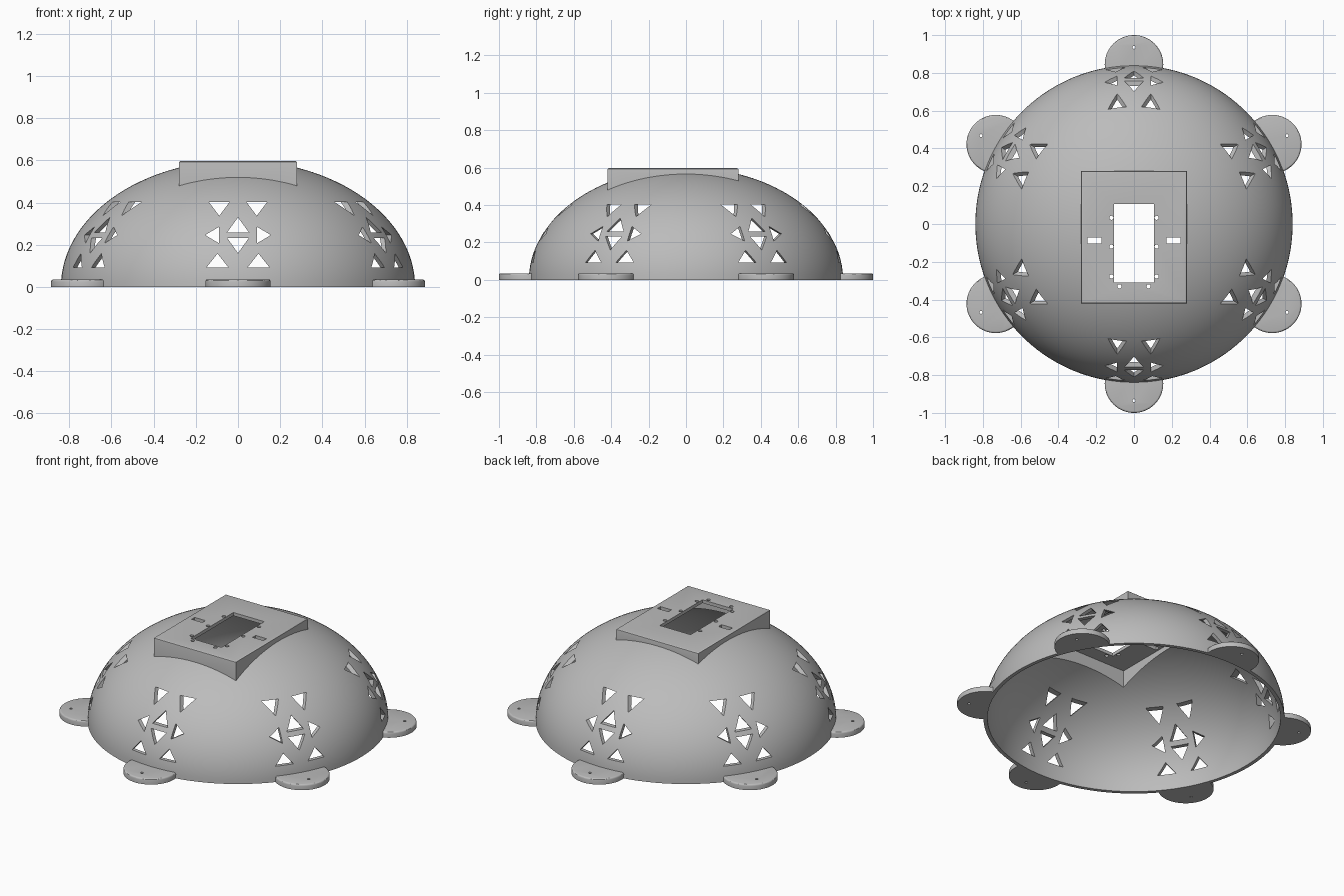
import bpy, bmesh, math
from mathutils import Matrix, Vector

if "Cube" in bpy.data.objects:
    bpy.data.objects.remove(bpy.data.objects["Cube"], do_unlink=True)

RADIUS, HEIGHT, WALL = 0.84, 0.6, 0.022
BOX_X, BOX_FRONT, BOX_BACK, BOX_TOP = 0.28, -0.42, 0.28, 0.597
PLATE_UNDER = 0.577

grey = bpy.data.materials.new("light_grey")
grey.use_nodes = True
grey.diffuse_color = (0.5, 0.5, 0.5, 1)
grey.node_tree.nodes["Principled BSDF"].inputs["Base Color"].default_value = (0.5, 0.5, 0.5, 1)


def finish(bm, name):
    bmesh.ops.recalc_face_normals(bm, faces=bm.faces)
    mesh = bpy.data.meshes.new(name)
    bm.to_mesh(mesh)
    bm.free()
    mesh.materials.append(grey)
    obj = bpy.data.objects.new(name, mesh)
    bpy.context.collection.objects.link(obj)
    return obj


def activate(obj):
    bpy.ops.object.select_all(action="DESELECT")
    obj.select_set(True)
    bpy.context.view_layer.objects.active = obj


def add_box(bm, x0, x1, y0, y1, z0, z1):
    m = Matrix.Translation(((x0 + x1) / 2, (y0 + y1) / 2, (z0 + z1) / 2))
    m = m @ Matrix.Diagonal((x1 - x0, y1 - y0, z1 - z0, 1))
    return bmesh.ops.create_cube(bm, size=1, matrix=m)["verts"]


def add_cylinder(bm, x, y, z0, z1, radius, sides):
    m = Matrix.Translation((x, y, (z0 + z1) / 2))
    bmesh.ops.create_cone(bm, cap_ends=True, segments=sides, radius1=radius,
                          radius2=radius, depth=z1 - z0, matrix=m)


def cut(obj, *cutters):
    activate(obj)
    for cutter in cutters:
        mod = obj.modifiers.new("cut", "BOOLEAN")
        mod.operation, mod.solver, mod.object = "DIFFERENCE", "EXACT", cutter
        bpy.ops.object.modifier_apply(modifier=mod.name)


def smooth(obj):
    activate(obj)
    bpy.ops.object.shade_smooth_by_angle(angle=math.radians(30))


def ellipsoid(name, inset):
    bm = bmesh.new()
    bmesh.ops.create_uvsphere(bm, u_segments=144, v_segments=72, radius=1)
    bmesh.ops.scale(bm, verts=bm.verts, vec=(RADIUS - inset, RADIUS - inset, HEIGHT - inset))
    return finish(bm, name)


# Cutters: dome volumes, housing cavity
outer_cutter = ellipsoid("outer_cutter", 0.004)
inner_cutter = ellipsoid("inner_cutter", WALL)


def cavity(name, top):
    bm = bmesh.new()
    add_box(bm, -BOX_X + WALL, BOX_X - WALL, BOX_FRONT + WALL, BOX_BACK - WALL, 0.3, top)
    return finish(bm, name)


housing_cavity = cavity("housing_cavity", PLATE_UNDER)
dome_opening = cavity("dome_opening", 0.9)

# Cutter: star cluster of triangular vents, repeated six times around
half = [
    [(0.04, 0.403), (0.138, 0.403), (0.089, 0.337)],
    [(0.09, 0.285), (0.09, 0.207), (0.156, 0.246)],
    [(0.045, 0.092), (0.15, 0.092), (0.097, 0.158)],
]
vents = half + [[(-x, z) for x, z in t] for t in half]
vents += [[(-0.052, 0.258), (0.052, 0.258), (0, 0.33)],
          [(-0.052, 0.233), (0.052, 0.233), (0, 0.16)]]
bm = bmesh.new()
for i in range(6):
    turn = Matrix.Rotation(i * math.pi / 3, 3, "Z")
    for tri in vents:
        face = bm.faces.new([bm.verts.new(turn @ Vector((x, -0.5, z))) for x, z in tri])
        ext = bmesh.ops.extrude_face_region(bm, geom=[face], use_keep_orig=True)
        moved = [g for g in ext["geom"] if isinstance(g, bmesh.types.BMVert)]
        bmesh.ops.translate(bm, verts=moved, vec=turn @ Vector((0, -0.5, 0)))
vent_cutter = finish(bm, "vent_cutter")

# Dome shell: lathed double-walled profile
bm = bmesh.new()
STEPS = 36
profile = []
for inset, order in ((0, range(STEPS + 1)), (WALL, range(STEPS, -1, -1))):
    for k in order:
        a = k / STEPS * math.pi / 2
        r = 0 if k == STEPS else (RADIUS - inset) * math.cos(a)
        profile.append(bm.verts.new((r, 0, (HEIGHT - inset) * math.sin(a))))
edges = [bm.edges.new((profile[i - 1], profile[i])) for i in range(len(profile))
         if i != STEPS + 1]
bmesh.ops.spin(bm, geom=profile + edges, cent=(0, 0, 0), axis=(0, 0, 1),
               angle=2 * math.pi, steps=144, use_duplicate=False)
bmesh.ops.remove_doubles(bm, verts=bm.verts, dist=0.0001)
dome = finish(bm, "dome_shell")
cut(dome, dome_opening, vent_cutter)
smooth(dome)

# Top housing: hollow box with a softened top rim
bm = bmesh.new()
add_box(bm, -BOX_X, BOX_X, BOX_FRONT, BOX_BACK, 0.44, BOX_TOP)
rim = [e for e in bm.edges if all(v.co.z > 0.5 for v in e.verts)]
bmesh.ops.bevel(bm, geom=rim, offset=0.008, segments=3, profile=0.5, affect="EDGES")
housing = finish(bm, "top_housing")

# Cutter: window, screw holes and strap slots in the plate
bm = bmesh.new()
add_box(bm, -0.105, 0.105, -0.31, 0.105, 0.5, 0.7)
for side in (-1, 1):
    for x, y in ((0.12, 0.033), (0.12, -0.12), (0.12, -0.278), (0.077, -0.33)):
        add_cylinder(bm, side * x, y, 0.5, 0.7, 0.011, 16)
    add_box(bm, side * 0.208 - 0.037, side * 0.208 + 0.037, -0.102, -0.072, 0.5, 0.7)
plate_cutter = finish(bm, "plate_cutter")
cut(housing, housing_cavity, inner_cutter, plate_cutter)
smooth(housing)

# Mounting tabs: rounded discs with a screw hole, trimmed to the dome
for i in range(6):
    a = math.pi / 2 + i * math.pi / 3
    c, s = math.cos(a), math.sin(a)
    bm = bmesh.new()
    add_cylinder(bm, 0.845 * c, 0.845 * s, 0, 0.035, 0.155, 64)
    top = [e for e in bm.edges if all(v.co.z > 0.03 for v in e.verts)]
    bmesh.ops.bevel(bm, geom=top, offset=0.01, segments=3, profile=0.5, affect="EDGES")
    tab = finish(bm, f"mounting_tab_{i + 1}")
    bm = bmesh.new()
    add_cylinder(bm, 0.935 * c, 0.935 * s, -0.1, 0.1, 0.008, 16)
    hole = finish(bm, "hole_cutter")
    cut(tab, outer_cutter, hole)
    smooth(tab)
    bpy.data.objects.remove(hole, do_unlink=True)

for helper in (outer_cutter, inner_cutter, housing_cavity, dome_opening, vent_cutter, plate_cutter):
    bpy.data.objects.remove(helper, do_unlink=True)
